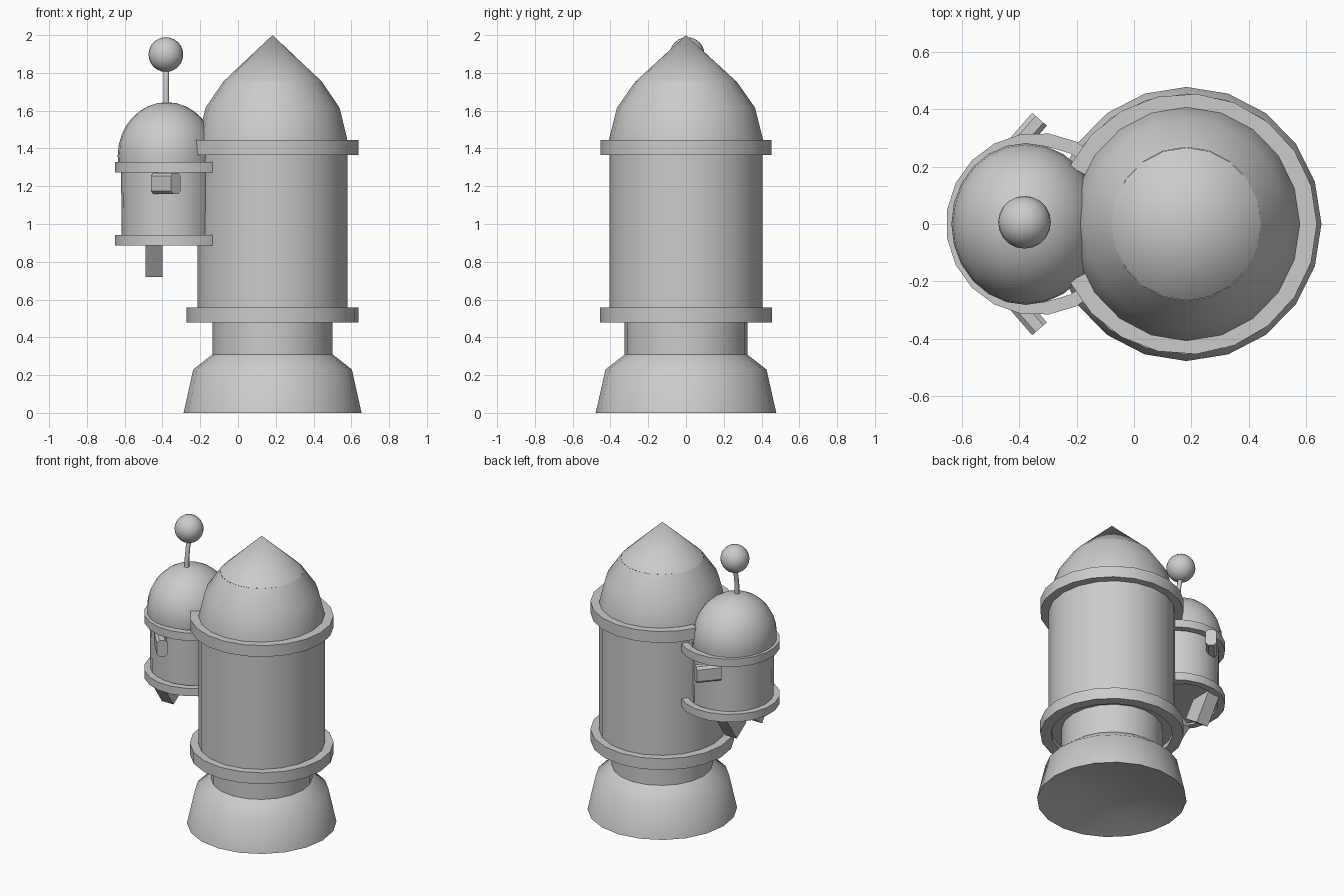
import bpy, bmesh
from math import sin, cos, pi, radians
from mathutils import Vector, Matrix

if "Cube" in bpy.data.objects:
    bpy.data.objects.remove(bpy.data.objects["Cube"])

BODY_X, POD_X = 0.183, -0.377


def finish(name, bm, angle=32):
    bmesh.ops.recalc_face_normals(bm, faces=bm.faces)
    me = bpy.data.meshes.new(name)
    bm.to_mesh(me)
    bm.free()
    ob = bpy.data.objects.new(name, me)
    bpy.context.collection.objects.link(ob)
    bpy.ops.object.select_all(action='DESELECT')
    ob.select_set(True)
    bpy.context.view_layer.objects.active = ob
    bpy.ops.object.shade_smooth_by_angle(angle=radians(angle))
    return ob


def lathe(name, x, profile, sides, yscale=1.0, cap=False, angle=32):
    """Revolve (radius, z) points; radius 0 closes to a point, cap fills the first ring."""
    bm = bmesh.new()
    rows = []
    for r, z in profile:
        n = sides if r > 0 else 1
        rows.append([bm.verts.new((x + r * cos(2 * pi * i / sides),
                                   yscale * r * sin(2 * pi * i / sides), z)) for i in range(n)])
    for a, b in zip(rows, rows[1:]):
        for i in range(sides):
            j = (i + 1) % sides
            if len(a) == 1:
                bm.faces.new((a[0], b[j], b[i]))
            elif len(b) == 1:
                bm.faces.new((a[i], a[j], b[0]))
            else:
                bm.faces.new((a[i], a[j], b[j], b[i]))
    if cap:
        bm.faces.new(rows[0])
    return finish(name, bm, angle)


def band(name, x, r0, r1, z0, z1, start, end, steps):
    """Rectangular hoop; a full turn is closed, a part turn gets end caps."""
    bm = bmesh.new()
    full = end - start >= 360
    secs = []
    for i in range(steps if full else steps + 1):
        a = radians(start + (end - start) * i / steps)
        secs.append([bm.verts.new((x + r * cos(a), r * sin(a), z))
                     for r, z in ((r0, z0), (r1, z0), (r1, z1), (r0, z1))])
    for s, t in zip(secs, secs[1:] + (secs[:1] if full else [])):
        for k in range(4):
            m = (k + 1) % 4
            bm.faces.new((s[k], s[m], t[m], t[k]))
    if not full:
        bm.faces.new(secs[0])
        bm.faces.new(secs[-1])
    return finish(name, bm)


def block(name, size, matrix, bevel=0.0):
    bm = bmesh.new()
    bmesh.ops.create_cube(bm, size=1, matrix=Matrix.Diagonal((*size, 1)))
    if bevel:
        # chamfer only the edges running along local x
        edges = [e for e in bm.edges if abs(e.verts[0].co.x - e.verts[1].co.x) > 1e-4]
        bmesh.ops.bevel(bm, geom=edges, offset=bevel, segments=1, affect='EDGES')
    bm.transform(matrix)
    return finish(name, bm)


# Large capsule: bell base with a shallow dished underside, neck, barrel, pointed nose
lathe("engine_bell", BODY_X, [(0, 0.09), (0.25, 0.06), (0.471, 0),
                              (0.42, 0.23), (0.318, 0.31)], 20, 1.015, angle=60)
lathe("neck", BODY_X, [(0.318, 0.3), (0.318, 0.51)], 20, 1.02)
lathe("barrel", BODY_X, [(0.398, 0.51), (0.398, 1.42)], 20, 1.02, cap=True)
lathe("nose_cone", BODY_X, [(0.398, 1.41), (0.395, 1.45), (0.355, 1.615), (0.26, 1.755)], 20, 1.03)
lathe("nose_tip", BODY_X, [(0.26, 1.755), (0, 2.0)], 20, 1.025)
band("lower_hoop", BODY_X, 0.385, 0.455, 0.478, 0.557, 0, 360, 20)
band("upper_hoop", BODY_X, 0.385, 0.455, 1.366, 1.445, -154, 154, 18)

# Side pod: barrel, dome and two hoops ending at the large barrel
lathe("pod_barrel", -0.365, [(0.25, 0.9), (0.255, 1.32)], 20, 1.06, cap=True)
dome = [(0.26 * cos(t), 1.36 + 0.285 * sin(t)) for t in [pi / 2 * i / 8 for i in range(8)]]
lathe("pod_dome", POD_X, [(0.255, 1.3)] + dome + [(0, 1.645)], 24, 1.085)
for name, z in (("pod_lower_hoop", 0.887), ("pod_upper_hoop", 1.273)):
    band(name, -0.338, 0.272, 0.318, z, z + 0.055, 47, 313, 15)

# Antenna: bent rod with a ball
curve = bpy.data.curves.new("antenna_rod", 'CURVE')
curve.dimensions = '3D'
curve.bevel_depth = 0.015
curve.bevel_resolution = 2
curve.use_fill_caps = True
points = [(-0.38, -0.02, 1.62), (-0.38, -0.02, 1.70), (-0.38, -0.01, 1.77), (-0.38, 0.01, 1.84)]
spline = curve.splines.new('POLY')
spline.points.add(len(points) - 1)
for p, co in zip(spline.points, points):
    p.co = (*co, 1)
bpy.context.collection.objects.link(bpy.data.objects.new("antenna_rod", curve))

bm = bmesh.new()
bmesh.ops.create_uvsphere(bm, u_segments=20, v_segments=12, radius=0.092,
                          matrix=Matrix.Translation((-0.382, 0.006, 1.897)))
finish("antenna_ball", bm)

# Stub arms and inward-slanting legs on both sides
for side, s in (("left", 1), ("right", -1)):
    axis = Vector((0.65, 0.76 * s, 0))
    centre = Vector((-0.33, 0.366 * s, 1.215)) - axis * 0.08
    turn = Matrix.Rotation(s * radians(49), 4, 'Z')
    block(side + "_arm", (0.16, 0.068, 0.112), Matrix.Translation(centre) @ turn, 0.016)

    # the leg's outer bottom corner is the lowest point
    tilt = radians(34)
    up = Vector((0, s * sin(tilt), cos(tilt)))
    inward = Vector((0, -s * cos(tilt), sin(tilt)))
    centre = Vector((-0.445, 0.14 * s, 0.72)) + up * 0.11 + inward * 0.065
    block(side + "_leg", (0.09, 0.13, 0.22),
          Matrix.Translation(centre) @ Matrix.Rotation(-s * tilt, 4, 'X'))
